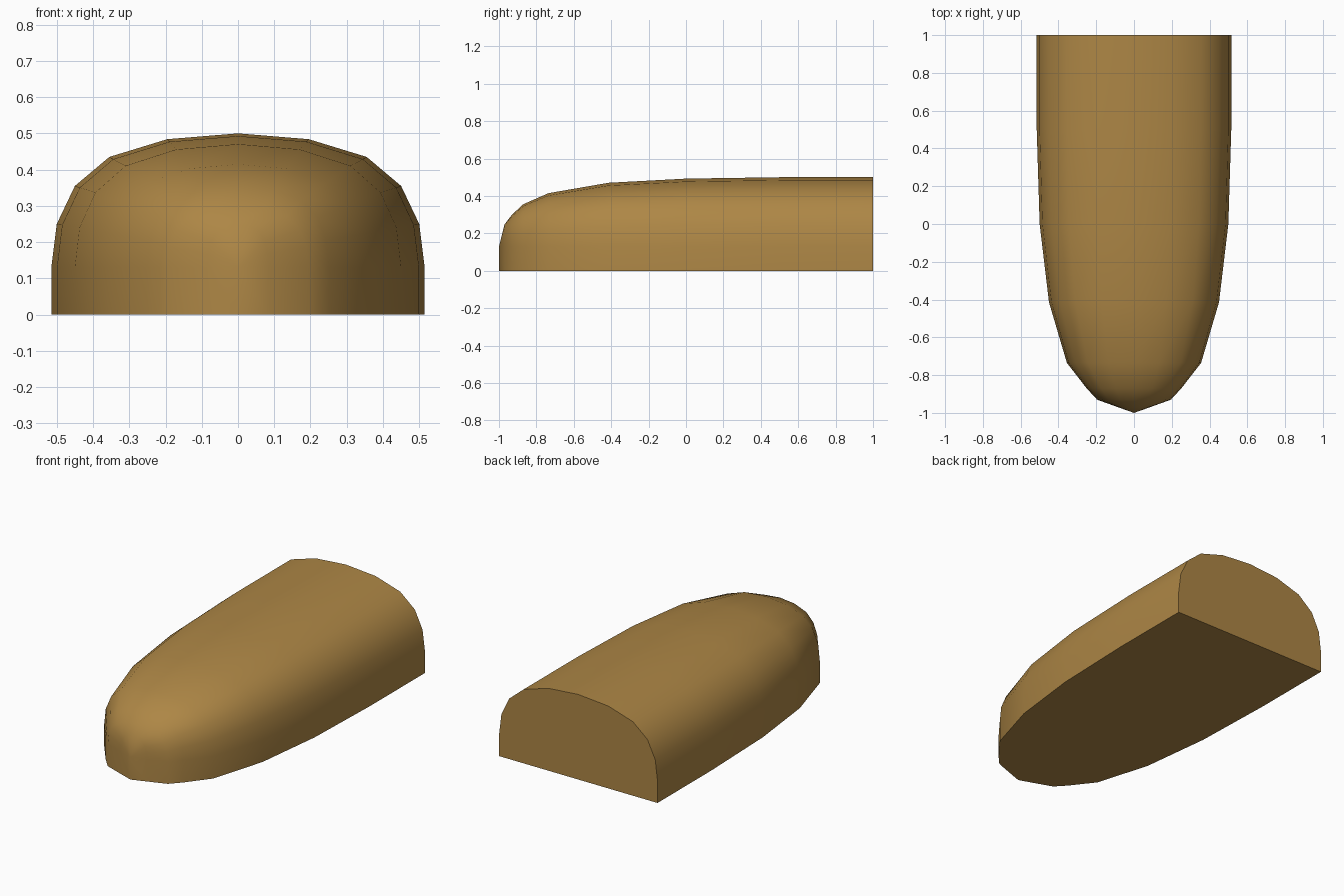
import bpy, bmesh

if "Cube" in bpy.data.objects:
    bpy.data.objects.remove(bpy.data.objects["Cube"])

# Half cross-section at the back: bottom edge up to the ridge (x, z)
half = [(0.515, 0), (0.515, 0.13), (0.5, 0.25), (0.45, 0.355),
        (0.355, 0.435), (0.195, 0.484), (0, 0.5)]
section = half + [(-x, z) for x, z in half[-2::-1]]

# Stations from back to nose: y, width scale, height scale above the side wall
stations = [(1, 1, 1), (0.5, 1, 1), (0, 0.97, 0.98), (-0.414, 0.874, 0.92),
            (-0.735, 0.69, 0.77), (-0.87, 0.487, 0.61),
            (-0.93, 0.379, 0.46), (-0.97, 0.165, 0.32), (-1, 0, 0)]
WALL = 0.13

bm = bmesh.new()
rings = []
for y, sx, sz in stations:
    rings.append([bm.verts.new((x * sx, y, z if z <= WALL else WALL + (z - WALL) * sz))
                  for x, z in section])

# Rounded shell skin
for a, b in zip(rings, rings[1:]):
    for i in range(len(section) - 1):
        bm.faces.new((a[i], a[i + 1], b[i + 1], b[i])).smooth = True

# Flat back and flat underside
bm.faces.new(rings[0])
bm.faces.new([r[0] for r in rings] + [r[-1] for r in reversed(rings)])
bmesh.ops.remove_doubles(bm, verts=bm.verts, dist=0.001)
bmesh.ops.recalc_face_normals(bm, faces=bm.faces)

mesh = bpy.data.meshes.new("rounded_shell")
bm.to_mesh(mesh)
bm.free()
shell = bpy.data.objects.new("rounded_shell", mesh)
bpy.context.collection.objects.link(shell)

# Warm brown material
mat = bpy.data.materials.new("warm_brown")
mat.diffuse_color = (0.42, 0.24, 0.06, 1)
mat.use_nodes = True
mat.node_tree.nodes["Principled BSDF"].inputs["Base Color"].default_value = mat.diffuse_color
mesh.materials.append(mat)
